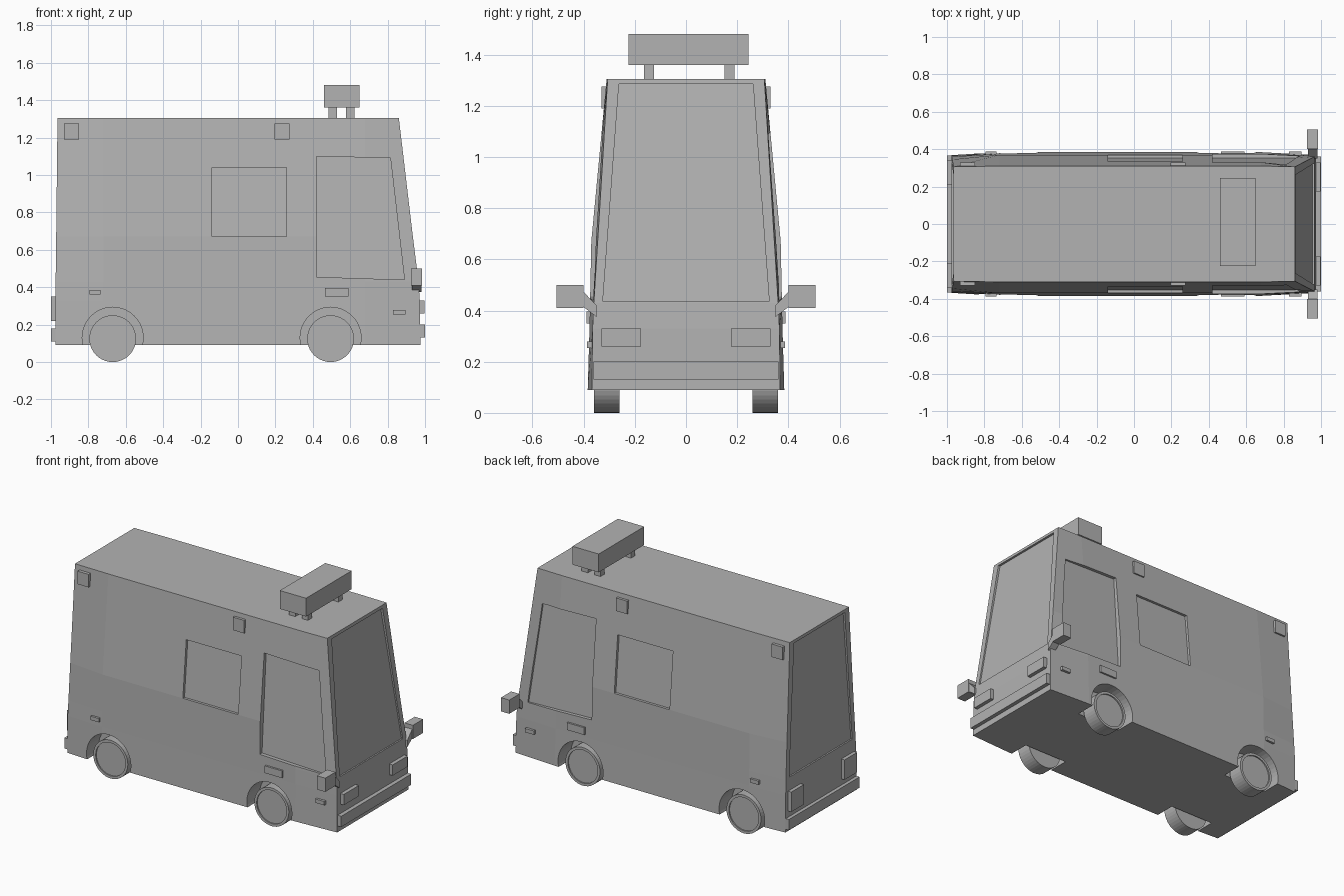
import bpy, bmesh, math

if "Cube" in bpy.data.objects:
    bpy.data.objects.remove(bpy.data.objects["Cube"])

paint = bpy.data.materials.new("plain_grey")
paint.diffuse_color = (0.45, 0.45, 0.45, 1)
paint.use_nodes = True
paint.node_tree.nodes["Principled BSDF"].inputs["Base Color"].default_value = paint.diffuse_color


def add_loft(bm, rings):
    """Bridge equal-length point rings into a closed solid."""
    vs = [[bm.verts.new(p) for p in r] for r in rings]
    n = len(vs[0])
    for a, b in zip(vs, vs[1:]):
        for i in range(n):
            j = (i + 1) % n
            bm.faces.new((a[i], a[j], b[j], b[i]))
    bm.faces.new(vs[0][::-1])
    bm.faces.new(vs[-1])


def add_box(bm, x, y, z):
    add_loft(bm, [[(x[0], y[0], h), (x[1], y[0], h), (x[1], y[1], h), (x[0], y[1], h)] for h in z])


def finish(name, bm):
    bmesh.ops.recalc_face_normals(bm, faces=bm.faces)
    me = bpy.data.meshes.new(name)
    bm.to_mesh(me)
    bm.free()
    me.materials.append(paint)
    ob = bpy.data.objects.new(name, me)
    bpy.context.collection.objects.link(ob)
    return ob


def boxes(name, *items):
    bm = bmesh.new()
    for it in items:
        add_box(bm, *it)
    return finish(name, bm)


def circle(cx, cz, r, y, n=40):
    return [(cx + r * math.cos(2 * math.pi * i / n), y, cz + r * math.sin(2 * math.pi * i / n))
            for i in range(n)]


# Body shell: z, rear x, front x, half width at ends, half width amidships
levels = [(0.09, -0.977, 0.975, 0.368, 0.384), (0.33, -0.977, 0.972, 0.365, 0.377),
          (0.43, -0.975, 0.965, 0.360, 0.375), (0.67, -0.972, 0.935, 0.345, 0.370),
          (1.305, -0.965, 0.86, 0.306, 0.310)]
bm = bmesh.new()
rings = []
for z, r, f, e, m in levels:
    side = [(r, e), (-0.72, m), (0.68, m), (f, e)]
    rings.append([(x, -y, z) for x, y in side] + [(x, y, z) for x, y in reversed(side)])
add_loft(bm, rings)
body = finish("van_body", bm)

# Cutter for side windows, end windows and wheel arches
bm = bmesh.new()
wheels = (-0.67, 0.495)
door = [(0.42, 0.455), (0.89, 0.44), (0.815, 1.09), (0.42, 1.10)]
window = [(-0.14, 0.67), (0.26, 0.67), (0.26, 1.04), (-0.14, 1.04)]
for s in (-1, 1):
    for poly, y0, z0, slope in ((door, 0.352, 0.45, 0.067), (window, 0.353, 0.67, 0.095)):
        add_loft(bm, [[(x, s * (y0 - slope * (z - z0)), z) for x, z in poly],
                      [(x, s * 0.5, z) for x, z in poly]])
    for cx in wheels:
        add_loft(bm, [circle(cx, 0.13, 0.163, s * 0.25), circle(cx, 0.13, 0.163, s * 0.5)])
glass = [(-0.325, 0.435), (0.325, 0.435), (0.262, 1.285), (-0.262, 1.285)]
for x_low, x_high, outer in ((0.955, 0.848, 1.2), (-0.965, -0.953, -1.2)):
    add_loft(bm, [[(x_low if z < 1 else x_high, y, z) for y, z in glass],
                  [(outer, y, z) for y, z in glass]])
cutter = finish("cutouts", bm)
cutter.hide_render = True
mod = body.modifiers.new("cutouts", 'BOOLEAN')
mod.operation = 'DIFFERENCE'
mod.solver = 'EXACT'
mod.object = cutter
bpy.context.view_layer.objects.active = body
bpy.ops.object.modifier_apply(modifier=mod.name)
bpy.data.objects.remove(cutter)

# Wheels with a slightly recessed hub face
for cx, end in zip(wheels, ("rear", "front")):
    for s, hand in ((-1, "right"), (1, "left")):
        bm = bmesh.new()
        add_loft(bm, [circle(cx, 0.125, r, s * y) for r, y in
                      ((0.125, 0.26), (0.125, 0.36), (0.108, 0.36), (0.108, 0.352))])
        finish(f"{end}_{hand}_wheel", bm)

# Bumpers
boxes("front_bumper", ((0.95, 1.0), (-0.362, 0.362), (0.13, 0.20)))
boxes("rear_bumper", ((-1.0, -0.95), (-0.365, 0.365), (0.11, 0.18)))

# Parts repeated on both sides
for s, hand in ((-1, "right"), (1, "left")):
    def ys(a, b):
        return tuple(sorted((s * a, s * b)))
    boxes(f"{hand}_headlight", ((0.95, 0.997), ys(0.175, 0.33), (0.26, 0.33)))
    boxes(f"{hand}_tail_light", ((-1.0, -0.95), ys(0.21, 0.34), (0.22, 0.35)))
    boxes(f"{hand}_roof_lamps",
          ((-0.93, -0.85), ys(0.29, 0.33), (1.19, 1.275)),
          ((0.195, 0.275), ys(0.29, 0.33), (1.19, 1.275)))
    boxes(f"{hand}_marker_lamps",
          ((-0.795, -0.735), ys(0.36, 0.388), (0.36, 0.385)),
          ((0.83, 0.895), ys(0.36, 0.387), (0.253, 0.278)))
    boxes(f"{hand}_door_handle", ((0.465, 0.59), ys(0.36, 0.388), (0.35, 0.397)))
    # Mirror and its slanted arm
    boxes(f"{hand}_mirror", ((0.925, 0.985), ys(0.40, 0.505), (0.41, 0.50)))
    bm = bmesh.new()
    arm = [(0.35, 0.42), (0.35, 0.375), (0.402, 0.415), (0.402, 0.475)]
    add_loft(bm, [[(x, s * y, z) for y, z in arm] for x in (0.93, 0.98)])
    finish(f"{hand}_mirror_arm", bm)

# Roof light bar on four posts
boxes("light_bar", ((0.46, 0.65), (-0.225, 0.245), (1.36, 1.48)))
boxes("light_bar_posts", *[((x, x + 0.045), (y, y + 0.04), (1.295, 1.365))
                           for x in (0.485, 0.577) for y in (-0.165, 0.15)])
